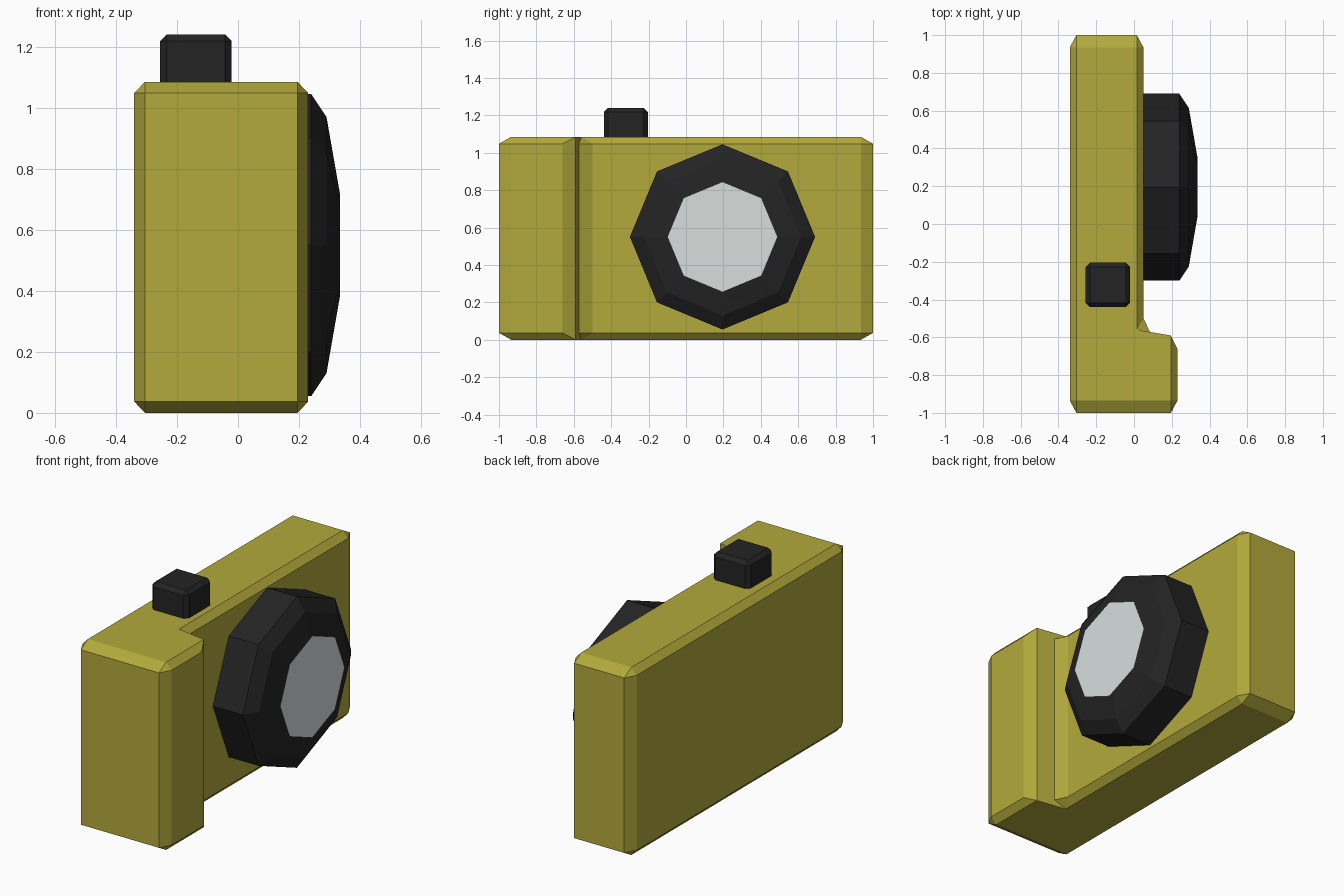
import bpy, bmesh, math

if "Cube" in bpy.data.objects:
    bpy.data.objects.remove(bpy.data.objects["Cube"])


def material(name, rgb):
    m = bpy.data.materials.new(name)
    m.diffuse_color = (*rgb, 1)
    m.use_nodes = True
    m.node_tree.nodes["Principled BSDF"].inputs["Base Color"].default_value = m.diffuse_color
    return m


def make_object(name, bm, mat):
    bmesh.ops.remove_doubles(bm, verts=bm.verts[:], dist=1e-4)
    bmesh.ops.recalc_face_normals(bm, faces=bm.faces[:])
    me = bpy.data.meshes.new(name)
    bm.to_mesh(me)
    bm.free()
    me.materials.append(mat)
    ob = bpy.data.objects.new(name, me)
    bpy.context.collection.objects.link(ob)
    return ob


def loft(name, rings, mat):
    """Skin a stack of closed rings and cap both ends, merging repeated corners."""
    bm = bmesh.new()
    lookup = {}

    def vert(p):
        if p not in lookup:
            lookup[p] = bm.verts.new(p)
        return lookup[p]

    def face(points):
        points = list(dict.fromkeys(points))
        if len(points) > 2:
            bm.faces.new([vert(p) for p in points])

    n = len(rings[0])
    for a, b in zip(rings, rings[1:]):
        for i in range(n):
            j = (i + 1) % n
            face((a[i], a[j], b[j], b[i]))
    face(rings[0][::-1])
    face(rings[-1])
    return make_object(name, bm, mat)


def octagon(x, r):
    return [(x, 0.195 + r * math.cos(i * math.pi / 4), 0.55 + r * math.sin(i * math.pi / 4))
            for i in range(8)]


yellow = material("yellow_shell", (0.45, 0.40, 0.045))
black = material("black_plastic", (0.017, 0.017, 0.018))
silver = material("lens_glass", (0.69, 0.74, 0.73))

# Body: L-shaped plan with grip, chamfered; outer outline and the inset outline of top/bottom
outer = [(-0.305, -1), (0.195, -1), (0.23, -0.935), (0.23, -0.66), (0.195, -0.59), (0.085, -0.572),
         (0.05, -0.5), (0.05, 0.935), (0.015, 1), (-0.305, 1), (-0.34, 0.935), (-0.34, -0.935)]
inset = [(-0.305, -0.935), (0.195, -0.935), (0.195, -0.935), (0.195, -0.59), (0.195, -0.59), (0.015, -0.56),
         (0.015, -0.56), (0.015, 0.935), (0.015, 0.935), (-0.305, 0.935), (-0.305, 0.935), (-0.305, -0.935)]
levels = [(inset, 0.0), (outer, 0.037), (outer, 1.048), (inset, 1.085)]
loft("camera_body", [[(x, y, z) for x, y in o] for o, z in levels], yellow)

# Lens barrel: octagonal with a two-step rounded front
loft("lens_barrel", [octagon(x, r) for x, r in
                     ((0.03, 0.495), (0.24, 0.495), (0.29, 0.42), (0.335, 0.163))], black)

# Lens glass: thin octagonal disc on the front of the barrel
bm = bmesh.new()
bm.faces.new([bm.verts.new(p) for p in octagon(0.339, 0.295)])
make_object("lens_glass", bm, silver)

# Shutter button: bevelled cube partly sunk in the top
bm = bmesh.new()
bmesh.ops.create_cube(bm, size=0.235)
bmesh.ops.bevel(bm, geom=bm.edges[:], offset=0.022, segments=1, affect='EDGES')
button = make_object("shutter_button", bm, black)
button.location = (-0.138, -0.322, 1.1225)
